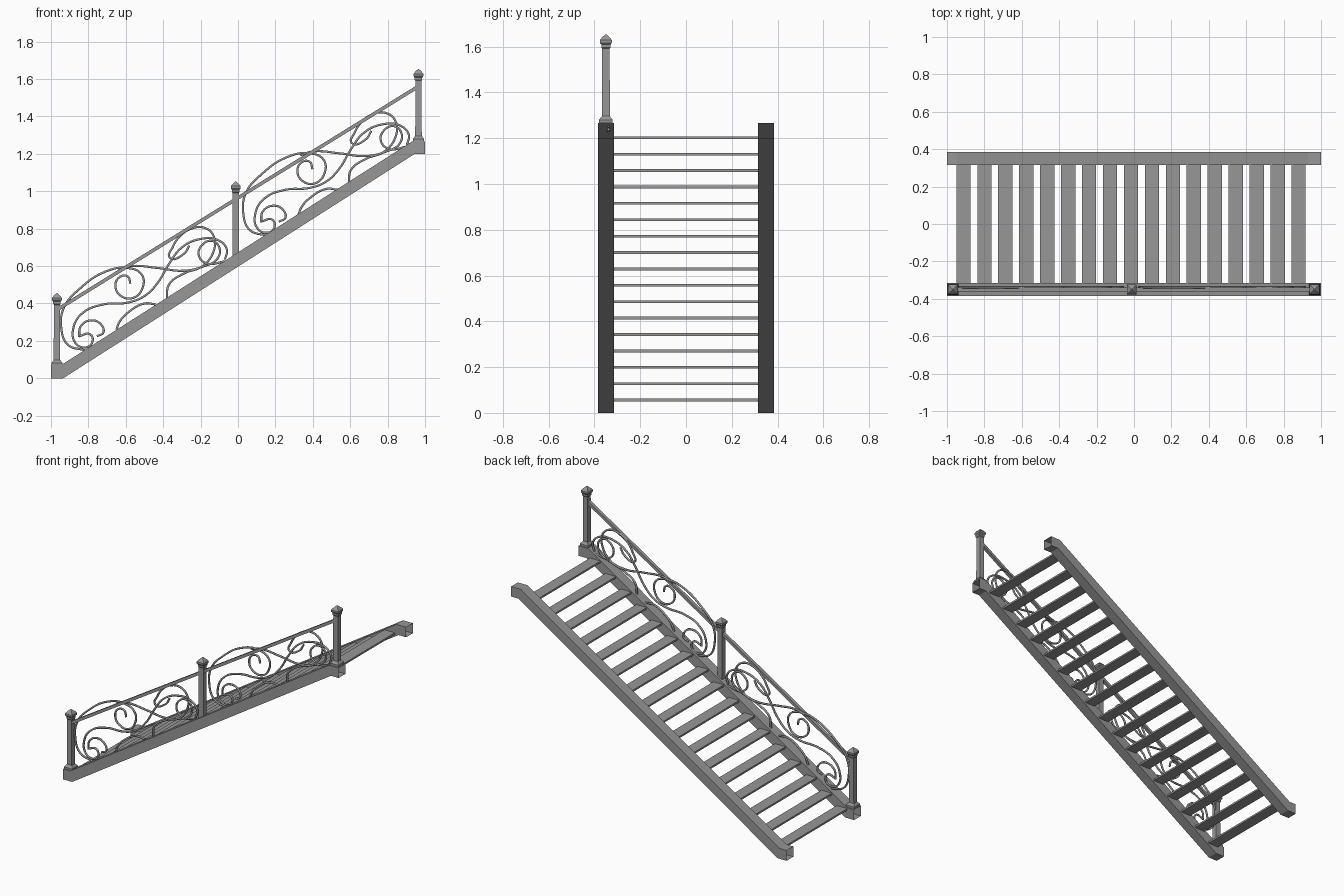
import bpy, bmesh

if "Cube" in bpy.data.objects:
    bpy.data.objects.remove(bpy.data.objects["Cube"], do_unlink=True)

# Single painted-metal colour
GREY = (0.31, 0.31, 0.31, 1)
metal = bpy.data.materials.new("grey_metal")
metal.use_nodes = True
metal.diffuse_color = GREY
metal.node_tree.nodes["Principled BSDF"].inputs["Base Color"].default_value = GREY

SIDE = 0.35                 # distance of stringer centres from the middle
RUN, RISE = 0.973, 0.613    # step from one railing panel to the next


def finish(name, bm):
    bmesh.ops.recalc_face_normals(bm, faces=bm.faces[:])
    mesh = bpy.data.meshes.new(name)
    bm.to_mesh(mesh)
    bm.free()
    obj = bpy.data.objects.new(name, mesh)
    mesh.materials.append(metal)
    bpy.context.collection.objects.link(obj)
    return obj


def loft(name, rings, capped):
    """Skin a series of four-cornered rings."""
    bm = bmesh.new()
    loops = [[bm.verts.new(p) for p in ring] for ring in rings]
    for a, b in zip(loops, loops[1:]):
        for i in range(4):
            j = (i + 1) % 4
            bm.faces.new((a[i], a[j], b[j], b[i]))
    if capped:
        bm.faces.new(loops[0])
        bm.faces.new(loops[-1])
    return finish(name, bm)


def bar(name, lower, upper, y, half, capped=True):
    """Bar running along x between a lower and an upper outline."""
    rings = [((x0, y - half, z0), (x0, y + half, z0),
              (x1, y + half, z1), (x1, y - half, z1))
             for (x0, z0), (x1, z1) in zip(lower, upper)]
    return loft(name, rings, capped)


def post(name, x, z, drop):
    """Square newel post with flared foot and pointed cap."""
    profile = [(0.03, 0), (0.03, 0.014), (0.0175, 0.03), (0.0165, 0.325),
               (0.02, 0.33), (0.02, 0.342), (0.026, 0.35), (0.026, 0.362),
               (0.017, 0.374), (0.003, 0.387)]
    if drop:
        profile = [(0.0175, -drop)] + profile[3:]
    rings = [[(x + sx * r, sy * r - SIDE, z + h)
              for sx, sy in ((-1, -1), (1, -1), (1, 1), (-1, 1))]
             for r, h in profile]
    return loft(name, rings, True)


# Stringers: open-ended hollow beams
under = [(-1, 0), (-0.935, 0), (0.945, 1.2), (1, 1.2)]
over = [(-1, 0.068), (-0.95, 0.068), (0.93, 1.266), (1, 1.266)]
bar("front_stringer", under, over, -SIDE, 0.035, False)
bar("back_stringer", under, over, SIDE, 0.035, False)

# Treads
for i in range(17):
    x, z = -0.912 + i * 0.112, 0.056 + i * 0.0716
    bar(f"tread_{i + 1}", [(x - 0.038, z - 0.006), (x + 0.038, z - 0.006)],
        [(x - 0.038, z + 0.006), (x + 0.038, z + 0.006)], 0, 0.317)

# Newel posts and handrail
post("lower_post", -0.968, 0.068, 0)
post("middle_post", -0.012, 0.665, 0.03)
post("upper_post", 0.965, 1.266, 0)
bar("handrail", [(-0.965, 0.357), (0.965, 1.55)],
    [(-0.965, 0.379), (0.965, 1.572)], -SIDE, 0.011)

# Wrought scrolls of one railing panel, as paths in x and z
scrolls = {
    "outer_scroll": [(-.82, .15), (-.91, .18), (-.945, .27), (-.93, .38),
                     (-.845, .48), (-.71, .57), (-.59, .59), (-.515, .555),
                     (-.51, .485), (-.56, .43), (-.625, .44), (-.655, .49),
                     (-.635, .54), (-.59, .545), (-.575, .505)],
    "wave_scroll": [(-.64, .58), (-.57, .6), (-.43, .59), (-.29, .575),
                    (-.18, .6), (-.11, .64), (-.1, .7), (-.14, .735),
                    (-.19, .715), (-.21, .66), (-.17, .615), (-.07, .625)],
    "long_scroll": [(-.07, .635), (-.06, .69), (-.11, .74), (-.2, .745),
                    (-.3, .7), (-.37, .61), (-.43, .51), (-.5, .44),
                    (-.59, .405), (-.72, .395), (-.83, .35), (-.88, .27),
                    (-.87, .19), (-.82, .165), (-.78, .19), (-.79, .235),
                    (-.85, .225)],
    "hook_scroll": [(-.26, .71), (-.29, .665), (-.365, .645), (-.35, .7),
                    (-.31, .76), (-.25, .8), (-.18, .805), (-.13, .76),
                    (-.13, .68), (-.19, .6), (-.29, .56), (-.37, .5),
                    (-.38, .43)],
    "lower_curl": [(-.85, .22), (-.84, .28), (-.78, .31), (-.73, .285),
                   (-.72, .245), (-.755, .225)],
    "lower_branch": [(-.65, .26), (-.635, .3), (-.59, .35), (-.5, .4),
                     (-.44, .395)],
}


def scroll(name, path, dx, dz):
    curve = bpy.data.curves.new(name, "CURVE")
    curve.dimensions = "3D"
    curve.bevel_depth = 0.0065
    curve.bevel_resolution = 1
    curve.resolution_u = 6
    curve.use_fill_caps = True
    spline = curve.splines.new("BEZIER")
    spline.bezier_points.add(len(path) - 1)
    for point, (x, z) in zip(spline.bezier_points, path):
        point.co = (x + dx, 0.012 - SIDE, z + dz)
        point.handle_left_type = point.handle_right_type = "AUTO"
    curve.materials.append(metal)
    obj = bpy.data.objects.new(name, curve)
    bpy.context.collection.objects.link(obj)


for panel, label in enumerate(("lower_panel", "upper_panel")):
    for name, path in scrolls.items():
        scroll(f"{label}_{name}", path, panel * RUN, panel * RISE)
